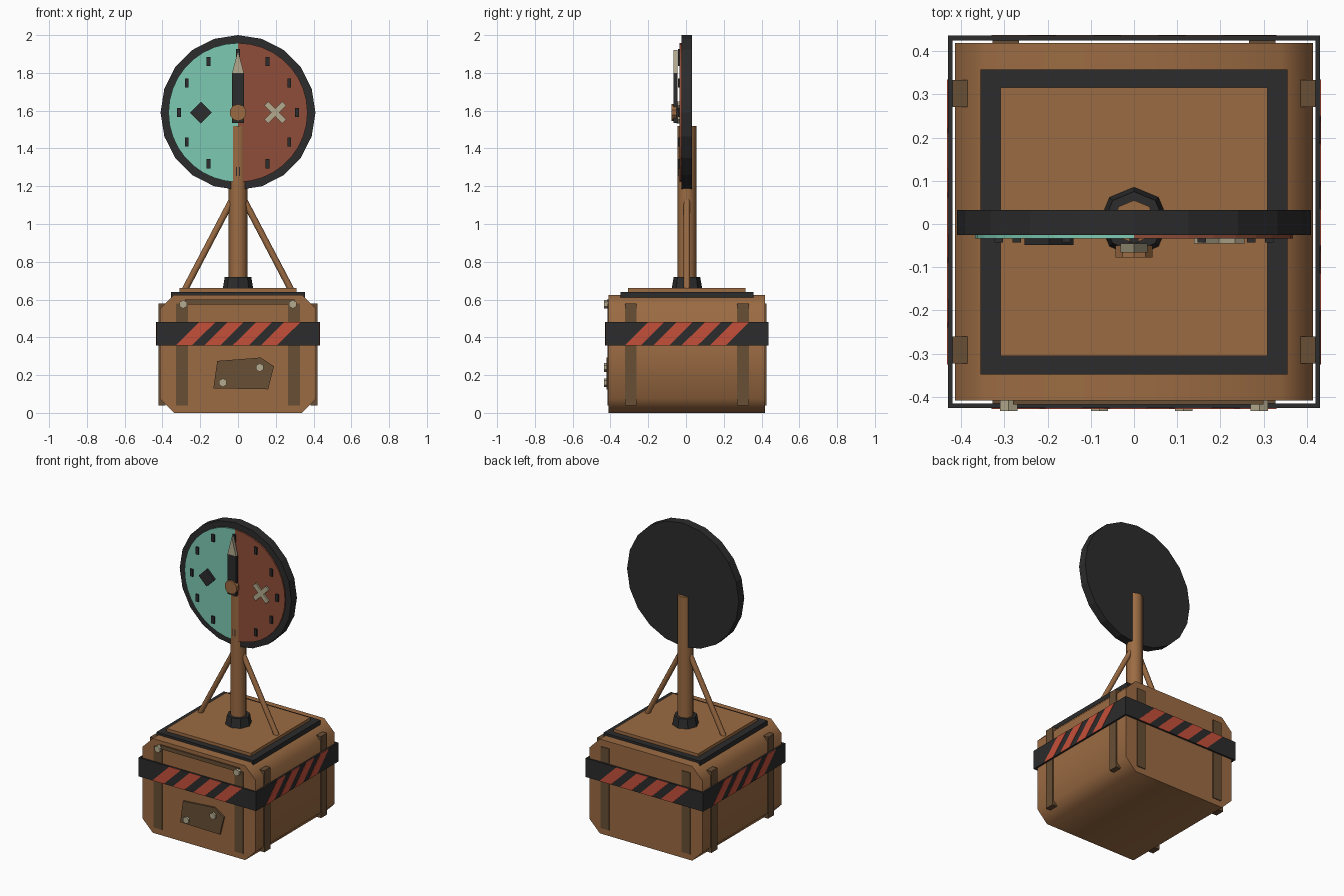
import bpy, bmesh, math
from mathutils import Vector, Matrix

cube = bpy.data.objects.get("Cube")
if cube:
    bpy.data.objects.remove(cube, do_unlink=True)

SHIFT = Matrix.Translation((0, 0.005, 0))


def material(name, r, g, b):
    m = bpy.data.materials.new(name)
    m.use_nodes = True
    m.diffuse_color = (r, g, b, 1)
    m.node_tree.nodes["Principled BSDF"].inputs["Base Color"].default_value = (r, g, b, 1)
    return m


BROWN = material("warm brown", 0.33, 0.148, 0.056)
STRAP = material("dark brown", 0.14, 0.077, 0.035)
DARK = material("charcoal", 0.025, 0.025, 0.026)
RED = material("warning red", 0.56, 0.08, 0.042)
RUST = material("rust red", 0.28, 0.076, 0.042)
MINT = material("mint green", 0.205, 0.59, 0.456)
BEIGE = material("pale metal", 0.456, 0.40, 0.27)


def finish(bm, name, mat, matrix=Matrix(), smooth=False):
    bmesh.ops.recalc_face_normals(bm, faces=bm.faces)
    mesh = bpy.data.meshes.new(name)
    bm.to_mesh(mesh)
    bm.free()
    mesh.materials.append(mat)
    mesh.transform(SHIFT @ matrix)
    ob = bpy.data.objects.new(name, mesh)
    bpy.context.collection.objects.link(ob)
    if smooth:
        bpy.ops.object.select_all(action='DESELECT')
        ob.select_set(True)
        bpy.context.view_layer.objects.active = ob
        bpy.ops.object.shade_smooth_by_angle(angle=math.radians(50))
    return ob


def prism(name, outline, y0, y1, mat, turn=0, smooth=False):
    """Extrude an x-z outline from y0 to y1, then turn it about z."""
    bm = bmesh.new()
    face = bm.faces.new([bm.verts.new((x, y0, z)) for x, z in outline])
    out = bmesh.ops.extrude_face_region(bm, geom=[face])
    verts = [v for v in out["geom"] if isinstance(v, bmesh.types.BMVert)]
    bmesh.ops.translate(bm, verts=verts, vec=(0, y1 - y0, 0))
    return finish(bm, name, mat, Matrix.Rotation(turn, 4, 'Z'), smooth)


def rect(cx, cz, w, h, angle=0):
    c, s = math.cos(angle), math.sin(angle)
    corners = [(-w / 2, -h / 2), (w / 2, -h / 2), (w / 2, h / 2), (-w / 2, h / 2)]
    return [(cx + x * c - z * s, cz + x * s + z * c) for x, z in corners]


def arc(cx, cz, r, sides, start=0, sweep=math.tau):
    count = sides if sweep == math.tau else sides + 1
    return [(cx + r * math.sin(start + sweep * i / sides),
             cz + r * math.cos(start + sweep * i / sides)) for i in range(count)]


def rod(name, a, b, r1, r2, sides, mat, smooth=True):
    a, b = Vector(a), Vector(b)
    bm = bmesh.new()
    bmesh.ops.create_cone(bm, cap_ends=True, segments=sides, radius1=r1, radius2=r2,
                          depth=(b - a).length)
    turn = (b - a).to_track_quat('Z', 'Y').to_matrix().to_4x4()
    return finish(bm, name, mat, Matrix.Translation((a + b) / 2) @ turn, smooth)


# Crate with chamfered long edges and a stepped lid
W, H, C = 0.414, 0.625, 0.075
prism("crate", [(-W + C, 0), (W - C, 0), (W, C), (W, H - C), (W - C, H),
                (-W + C, H), (-W, H - C), (-W, C)], -W, W, BROWN, smooth=True)
prism("lid_trim", rect(0, 0.625, 0.71, 0.03), -0.353, 0.353, DARK)
prism("lid_panel", rect(0, 0.645, 0.618, 0.03), -0.311, 0.311, BROWN)

# Straps and striped belt on all four sides
for k, side in enumerate(("front", "left", "back", "right")):
    turn = k * math.pi / 2
    for x in (-0.297, 0.297):
        prism(side + "_strap", rect(x, 0.31, 0.062, 0.54), -0.42, -0.385, STRAP, turn)
    prism(side + "_belt", rect(0, 0.418, 0.862, 0.125), -0.431, -0.42, DARK, turn)
    for i in range(4):
        x = -0.33 + 0.15 * i
        stripe = [(x, 0.356), (x + 0.085, 0.356), (x + 0.21, 0.48), (x + 0.125, 0.48)]
        prism(side + "_belt_stripe", stripe, -0.433, -0.428, RED, turn)

# Front patch, bar and bolts
prism("front_patch", [(-0.13, 0.13), (-0.11, 0.275), (0.12, 0.293), (0.19, 0.247),
                      (0.16, 0.125)], -0.425, -0.41, STRAP)
prism("front_bar", rect(0.01, 0.588, 0.58, 0.026), -0.423, -0.41, STRAP)
for x, z in ((-0.08, 0.16), (0.115, 0.24), (-0.29, 0.575), (0.29, 0.575)):
    prism("bolt", arc(x, z, 0.023, 6), -0.438, -0.41, BEIGE)

# Post, collar and braces
rod("post", (0, 0, 0.62), (0, 0, 1.52), 0.05, 0.05, 8, BROWN)
rod("post_collar", (0, 0, 0.65), (0, 0, 0.72), 0.082, 0.07, 8, DARK, False)
for s in (-1, 1):
    rod("brace", (s * 0.285, 0, 0.645), (s * 0.02, 0, 1.15), 0.017, 0.017, 8, BROWN)

# Dial: backing disc and two coloured halves
Z = 1.59
prism("dial_disc", arc(0, Z, 0.41, 20), -0.03, 0.027, DARK)
prism("dial_right_half", arc(0, Z, 0.368, 18, math.pi, math.pi), -0.039, -0.028, MINT)
prism("dial_left_half", arc(0, Z, 0.368, 18, 0, math.pi), -0.039, -0.028, RUST)
for x, z in arc(0, Z, 0.313, 12):
    prism("dial_tick", rect(x, z, 0.02, 0.048), -0.048, -0.036, DARK)
prism("diamond_mark", arc(-0.197, Z, 0.057, 4), -0.054, -0.036, DARK)
for s in (-1, 1):
    prism("cross_mark", rect(0.197, Z, 0.135, 0.03, s * math.pi / 4), -0.05, -0.036, BEIGE)

# Needle and hub
prism("needle", rect(0, 1.668, 0.062, 0.265), -0.071, -0.05, DARK)
prism("needle_tip", [(-0.031, 1.8), (0.031, 1.8), (0, 1.92)], -0.071, -0.05, BEIGE)
prism("needle_hub", arc(0, Z, 0.045, 10), -0.082, -0.055, BROWN)
